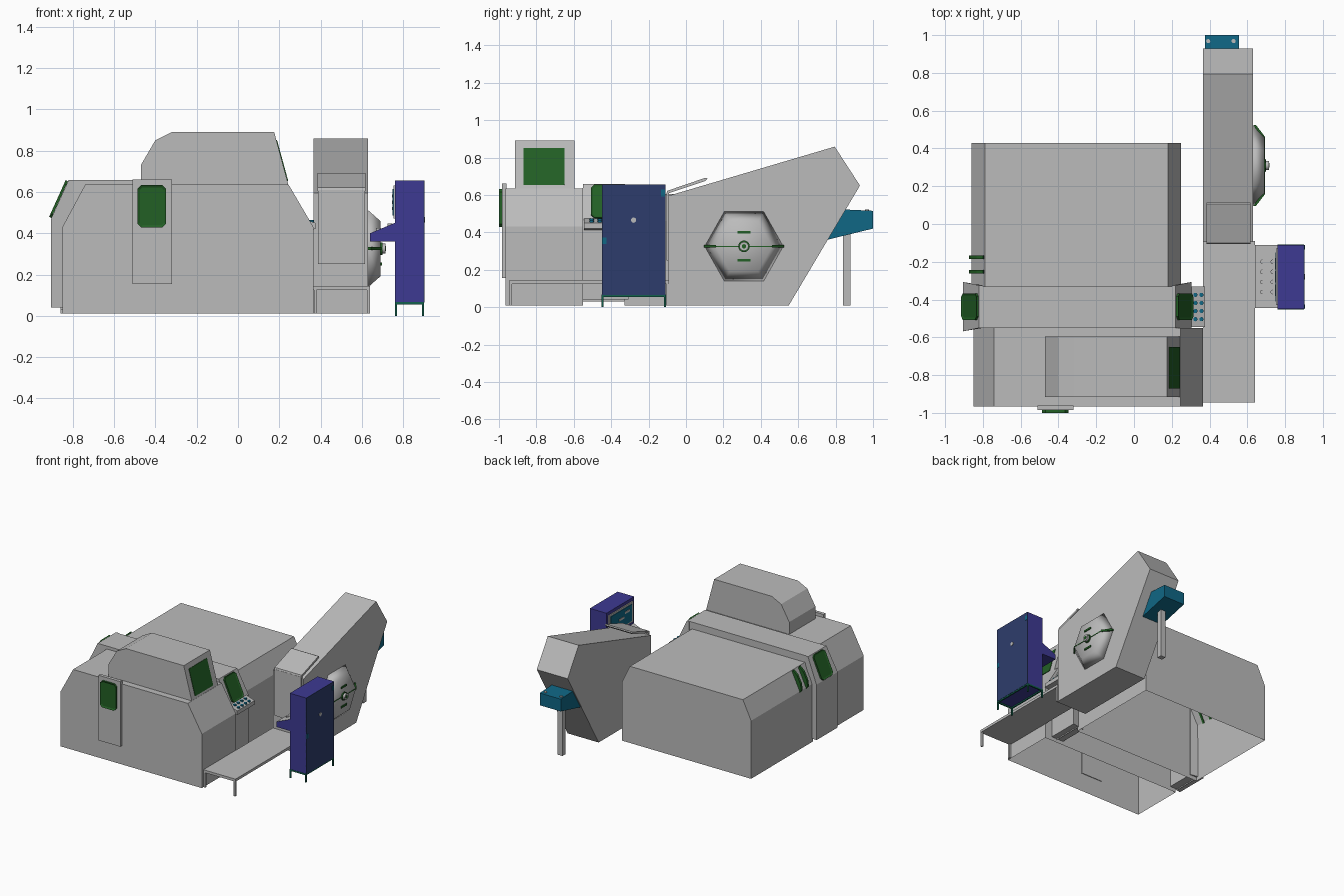
import bpy, bmesh, math
from mathutils import Vector, Matrix

if "Cube" in bpy.data.objects:
    bpy.data.objects.remove(bpy.data.objects["Cube"])


def material(name, rgb):
    m = bpy.data.materials.new(name)
    m.diffuse_color = (*rgb, 1)
    m.use_nodes = True
    m.node_tree.nodes["Principled BSDF"].inputs["Base Color"].default_value = m.diffuse_color
    return m


GREY = material("light_grey", (0.50, 0.50, 0.50))
GREEN = material("dark_green", (0.016, 0.115, 0.018))
INDIGO = material("indigo", (0.048, 0.042, 0.29))
NAVY = material("navy", (0.027, 0.046, 0.15))
TEAL = material("teal", (0.005, 0.135, 0.235))
SEA = material("sea_green", (0.006, 0.12, 0.075))


def finish(bm, name, *mats):
    me = bpy.data.meshes.new(name)
    bm.to_mesh(me)
    bm.free()
    for m in mats:
        me.materials.append(m)
    ob = bpy.data.objects.new(name, me)
    bpy.context.collection.objects.link(ob)
    return ob


def prism(name, pts, axis, a, b, mat, open_bottom=False):
    """Extrude a profile: (y,z) points along x, or (x,z) points along y."""
    bm = bmesh.new()
    place = (lambda p, t: (t, *p)) if axis == 'x' else (lambda p, t: (p[0], t, p[1]))
    ends = [[bm.verts.new(place(p, t)) for p in pts] for t in (a, b)]
    for ring in ends:
        bm.faces.new(ring)
    n = len(pts)
    for i in range(n):
        j = (i + 1) % n
        bm.faces.new((ends[0][i], ends[0][j], ends[1][j], ends[1][i]))
    bmesh.ops.recalc_face_normals(bm, faces=bm.faces)
    if open_bottom:
        low = [f for f in bm.faces if f.normal.z < -0.99]
        bmesh.ops.delete(bm, geom=low, context='FACES_ONLY')
    return finish(bm, name, mat)


def box(name, x0, x1, y0, y1, z0, z1, mat):
    return prism(name, [(x0, z0), (x1, z0), (x1, z1), (x0, z1)], 'y', y0, y1, mat)


def cyl(name, c, r, d, mat, axis='z', seg=16):
    bm = bmesh.new()
    bmesh.ops.create_cone(bm, cap_ends=True, segments=seg, radius1=r, radius2=r, depth=d)
    m = Matrix.Rotation(math.pi / 2, 4, 'Y') if axis == 'x' else Matrix()
    bmesh.ops.transform(bm, matrix=Matrix.Translation(c) @ m, verts=bm.verts)
    for f in bm.faces:
        f.smooth = len(f.verts) == 4
    return finish(bm, name, mat)


def screen(name, c, up, normal, w, h, d, mat=GREEN, cut=0.018, frame=0.012):
    """Plate with clipped corners and a recessed inner pane."""
    v, n = Vector(up).normalized(), Vector(normal).normalized()
    u = v.cross(n)
    bm = bmesh.new()
    W, H = w / 2, h / 2
    pts = [(W - cut, -H), (W, -H + cut), (W, H - cut), (W - cut, H),
           (cut - W, H), (-W, H - cut), (-W, cut - H), (cut - W, -H)]
    face = bm.faces.new([bm.verts.new(Vector(c) + u * p + v * q) for p, q in pts])
    top = bmesh.ops.extrude_face_region(bm, geom=[face])['geom']
    bmesh.ops.translate(bm, vec=n * d, verts=[e for e in top if isinstance(e, bmesh.types.BMVert)])
    bmesh.ops.recalc_face_normals(bm, faces=bm.faces)
    if frame:
        lid = [e for e in top if isinstance(e, bmesh.types.BMFace)]
        bmesh.ops.inset_region(bm, faces=lid, thickness=frame, depth=-0.4 * d)
    return finish(bm, name, mat)


# Main housings (open underneath)
prism("rear_housing", [(-.86, .01), (-.86, .46), (-.79, .605), (.18, .605), (.25, .46), (.25, .01)],
      'y', -.33, .43, GREY, True)
prism("front_housing", [(-.85, .01), (-.85, .43), (-.74, .635), (.245, .635), (.365, .43), (.365, .01)],
      'y', -.965, -.55, GREY, True)
prism("hood", [(-.47, .63), (-.47, .73), (-.40, .85), (-.32, .89), (.175, .89), (.245, .63)],
      'y', -.915, -.595, GREY)
screen("hood_window", (.212, -.76, .752), (-.07, 0, .255), (.255, 0, .07), .22, .205, .004,
       cut=.002, frame=0)

# Raised middle band with flared end panels and screens
prism("middle_band", [(-.86, .03), (-.86, .46), (-.80, .658), (.20, .658), (.26, .46), (.26, .03)],
      'y', -.55, -.33, GREY, True)
CX = -.30
for side, label in ((-1, "left"), (1, "right")):
    prof = [(.50, .04), (.605, .04), (.605, .47), (.52, .658), (.50, .658)]
    panel = prism(label + "_end_panel", [(CX + side * p, z) for p, z in prof],
                  'y', -.55, -.325, GREY)
    for vert in panel.data.vertices:
        if abs(vert.co.x - CX) > .6:
            vert.co.y += .018 if vert.co.y > -.43 else -.018
    screen(label + "_screen", (CX + side * .5635, -.437, .563), (-side * .085, 0, .188),
           (side * .188, 0, .085), .14, .195, .012)

# Keyboard shelf on the right end panel
prism("keyboard_shelf", [(.29, .41), (.30, .475), (.375, .45), (.375, .42)], 'y', -.545, -.33, GREY)
for x in (.325, .357):
    for i in range(4):
        cyl("shelf_button", (x, -.375 - i * .043, .475 - (x - .30) / 3), .011, .014, TEAL)

# Grab handles on the left slope
for y in (-.175, -.252):
    prism("grab_handle", [(-.86, .45), (-.873, .47), (-.866, .52), (-.835, .58), (-.80, .61), (-.79, .59)],
          'y', y - .009, y + .009, GREEN)

# Front control panel
box("front_panel", -.51, -.32, -.985, -.96, .155, .66, GREY)
screen("front_screen", (-.417, -.985, .53), (0, 0, 1), (0, -1, 0), .138, .205, .015)

# Inclined elevator housing with front plate and lid
prism("elevator_housing", [(-.095, .01), (-.095, .595), (.795, .858), (.93, .65), (.55, .01)],
      'x', .365, .63, GREY)
box("elevator_front_plate", .387, .615, -.105, -.09, .25, .61, GREY)
prism("elevator_lid", [(-.105, .605), (.105, .675), (.115, .688), (.105, .692), (-.10, .622)],
      'x', .385, .617, GREY)

# Hexagonal wheel cover with hub and green marks
WY, WZ = .31, .325
ring = [(WY + .215 * math.cos(k * math.pi / 3), WZ + .22 * math.sin(k * math.pi / 3)) for k in range(6)]
wheel = prism("wheel_cover", ring, 'x', .625, .69, GREY)
for vert in wheel.data.vertices:
    if vert.co.x > .65:
        vert.co.y = WY + (vert.co.y - WY) * .7
        vert.co.z = WZ + (vert.co.z - WZ) * .7
wheel.data.shade_smooth()
cyl("hub_ring", (.693, WY, WZ), .031, .012, GREEN, 'x', 24)
cyl("hub", (.70, WY, WZ), .024, .03, GREY, 'x', 24)
cyl("hub_cap", (.708, WY, WZ), .012, .018, GREEN, 'x', 16)
for s in (-1, 1):
    box("wheel_mark", .685, .696, WY - .034, WY + .034, WZ + s * .075 - .007, WZ + s * .075 + .007, GREEN)
    y0, y1 = WY + s * .215, WY + s * .15
    bar = box("wheel_side_mark", .63, .645, min(y0, y1), max(y0, y1), WZ - .007, WZ + .007, GREEN)
    for vert in bar.data.vertices:
        if abs(vert.co.y - WY) < .18:
            vert.co.x += .05
    box("wheel_seam", .688, .6925, min(WY, y1), max(WY, y1), WZ - .003, WZ + .003, GREEN)

# Low table in front of the elevator
box("table_top", .365, .64, -.945, -.09, .125, .145, GREY)
for x in (.367, .625):
    box("table_leg", x, x + .013, -.945, -.93, .01, .13, GREY)
box("table_rear_support", .367, .638, -.105, -.09, .01, .13, GREY)

# Rear outlet chute, its post and bolts
prism("outlet_chute", [(.755, .36), (.85, .522), (1.0, .515), (1.0, .42)], 'x', .375, .555, TEAL)
box("chute_post", .445, .487, .84, .88, .01, .40, GREY)
for x in (.393, .527):
    cyl("chute_bolt", (x, .968, .517), .011, .012, GREY)

# Electrical cabinet on a stand
box("cabinet", .76, .898, -.45, -.11, .065, .655, INDIGO)
box("cabinet_door", .896, .902, -.45, -.11, .065, .655, NAVY)
cyl("door_handle", (.903, -.28, .465), .014, .006, GREY, 'x')
for y, z in ((-.437, .355), (-.123, .61)):
    box("door_hinge", .90, .904, y - .011, y + .011, z - .018, z + .018, TEAL)
for x in (.76, .89):
    box("stand_side_rail", x, x + .01, -.45, -.11, .055, .067, SEA)
    for y in (-.452, -.118):
        box("stand_leg", x, x + .01, y, y + .01, 0, .065, SEA)
for y in (-.452, -.118):
    box("stand_cross_rail", .76, .90, y, y + .01, .055, .067, SEA)

# Cabinet console: indigo box with a grey sloped button face
console = prism("console", [(.64, .36), (.64, .40), (.76, .45), (.76, .36)], 'y', -.445, -.11, INDIGO)
console.data.materials.append(GREY)
for poly in console.data.polygons:
    if poly.normal.z > .5:
        poly.material_index = 1
for x in (.68, .735):
    for y in (-.2, -.253, -.307, -.36):
        cyl("console_button", (x, y, .40 + (x - .64) * .417), .012, .016, GREY)

# Display on the operator side of the cabinet
box("display_frame", .753, .762, -.43, -.13, .47, .63, GREY)
box("display_pane", .749, .755, -.41, -.15, .485, .615, TEAL)
for y, z in ((-.35, .58), (-.28, .55), (-.21, .52)):
    box("display_mark", .746, .750, y - .03, y + .03, z - .008, z + .008, GREY)
